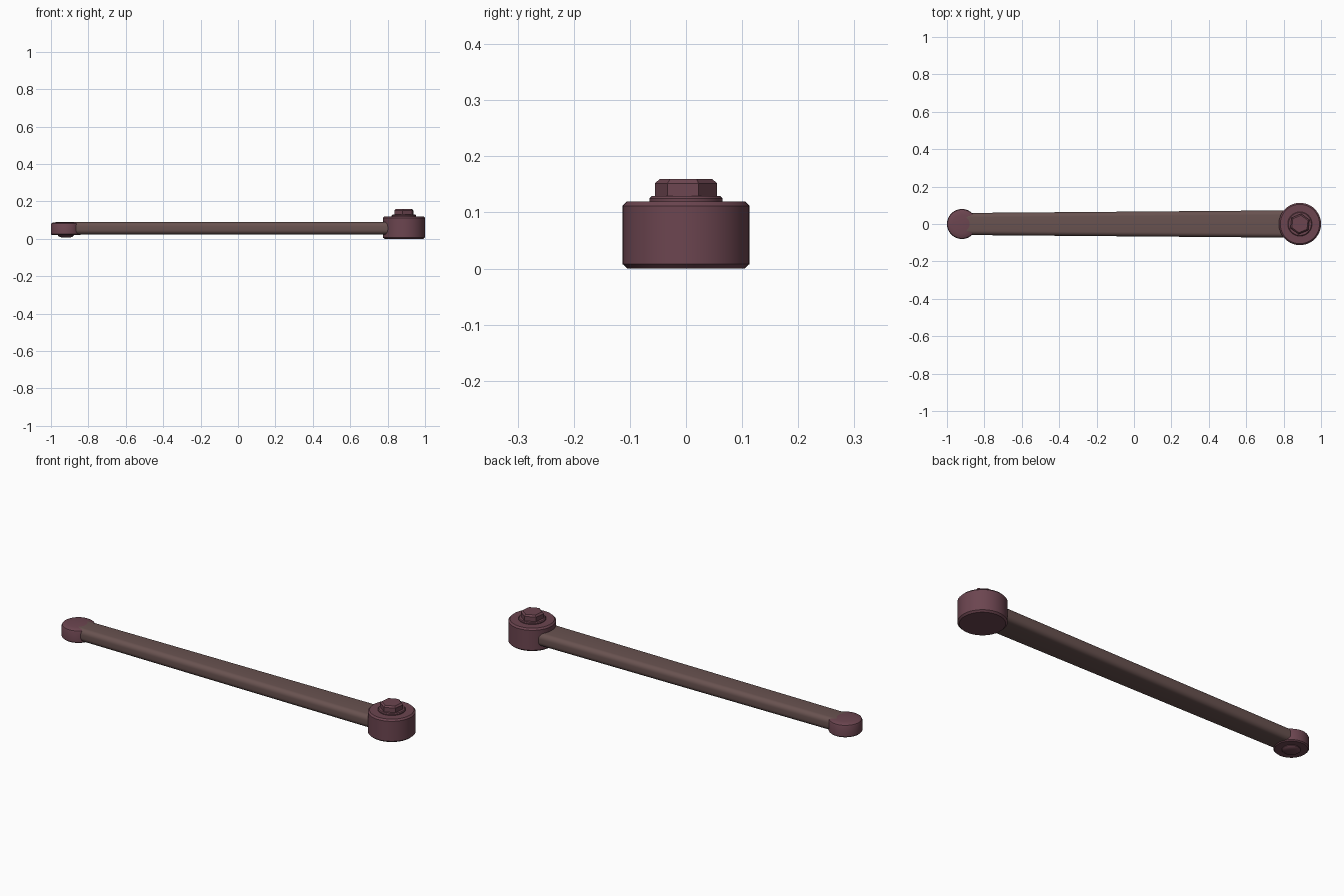
import bpy, bmesh, math

if "Cube" in bpy.data.objects:
    bpy.data.objects.remove(bpy.data.objects["Cube"])


def material(name, rgb):
    m = bpy.data.materials.new(name)
    m.diffuse_color = (*rgb, 1)
    m.use_nodes = True
    m.node_tree.nodes["Principled BSDF"].inputs["Base Color"].default_value = m.diffuse_color
    return m


mauve = material("mauve_metal", (0.15, 0.06, 0.08))
worn = material("worn_mauve", (0.14, 0.085, 0.08))


def finish(name, bm, mat):
    bmesh.ops.remove_doubles(bm, verts=bm.verts, dist=1e-6)
    bmesh.ops.recalc_face_normals(bm, faces=bm.faces)
    me = bpy.data.meshes.new(name)
    bm.to_mesh(me)
    bm.free()
    ob = bpy.data.objects.new(name, me)
    bpy.context.collection.objects.link(ob)
    me.materials.append(mat)
    bpy.ops.object.select_all(action='DESELECT')
    ob.select_set(True)
    bpy.context.view_layer.objects.active = ob
    bpy.ops.object.shade_smooth_by_angle(angle=math.radians(32))
    return ob


def loft(name, rings, mat):
    """Skin consecutive rings of points and cap both ends."""
    bm = bmesh.new()
    loops = [[bm.verts.new(p) for p in ring] for ring in rings]
    n = len(loops[0])
    for a, b in zip(loops, loops[1:]):
        for i in range(n):
            j = (i + 1) % n
            bm.faces.new((a[i], a[j], b[j], b[i]))
    bm.faces.new(loops[0])
    bm.faces.new(loops[-1])
    return finish(name, bm, mat)


def turned(name, x, profile, mat=mauve, sides=48, turn=0.0):
    """Solid of revolution from (radius, z) pairs about a vertical axis."""
    rings = [[(x + r * math.cos(turn + math.tau * i / sides),
               r * math.sin(turn + math.tau * i / sides), z)
              for i in range(sides)] for r, z in profile]
    return loft(name, rings, mat)


def arm_section(x, half_width):
    """Rounded rectangle cross-section across the arm."""
    r, zc, hz = 0.024, 0.057, 0.033
    pts = []
    for k, (sy, sz) in enumerate(((1, 1), (-1, 1), (-1, -1), (1, -1))):
        for s in range(7):
            a = math.radians(90 * k + 15 * s)
            pts.append((x, sy * (half_width - r) + r * math.cos(a),
                        zc + sz * (hz - r) + r * math.sin(a)))
    return pts


# Tapered arm running into both end bosses
loft("arm", [arm_section(-0.90, 0.059), arm_section(0.84, 0.073)], worn)

# Large pivot boss with chamfered rims
BIG = 0.887
turned("large_boss", BIG, [(0.104, 0), (0.113, 0.008), (0.113, 0.112), (0.105, 0.12)])

# Washer and hexagonal bolt head
turned("bolt_washer", BIG, [(0.065, 0.115), (0.065, 0.125), (0.061, 0.129)])
turned("bolt_head", BIG, [(0.0555, 0.125), (0.0555, 0.152), (0.047, 0.16)],
       sides=6, turn=math.radians(23.5))

# Small end boss with a softly crowned top
SMALL = -0.92
turned("small_boss", SMALL, [(0.075, 0.02), (0.08, 0.025), (0.08, 0.077),
                             (0.077, 0.083), (0.07, 0.087), (0.05, 0.0895),
                             (0.025, 0.091), (0.004, 0.0915)])

# Shallow button under the small end
turned("lower_button", SMALL, [(0.042, 0.024), (0.042, 0.017), (0.036, 0.012),
                               (0.024, 0.008), (0.004, 0.007)])
